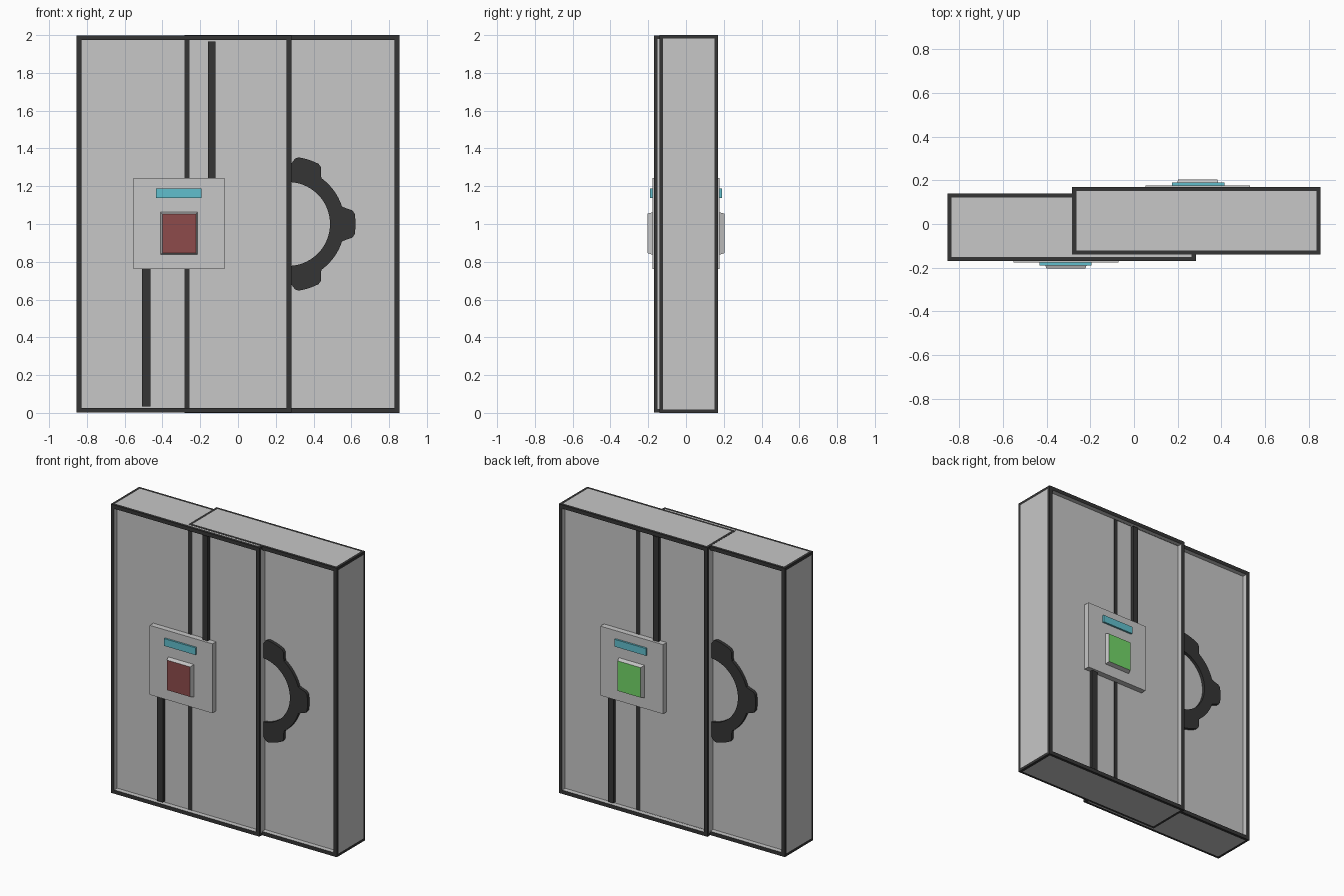
import bpy, bmesh, math
from mathutils import Matrix

if "Cube" in bpy.data.objects:
    bpy.data.objects.remove(bpy.data.objects["Cube"])


def material(name, rgb):
    m = bpy.data.materials.new(name)
    m.diffuse_color = (*rgb, 1)
    m.use_nodes = True
    m.node_tree.nodes["Principled BSDF"].inputs["Base Color"].default_value = m.diffuse_color
    return m


GREY = material("light grey", (0.57, 0.57, 0.57))
DARK = material("charcoal", (0.035, 0.035, 0.035))
CYAN = material("cyan", (0.12, 0.52, 0.61))
RED = material("dull red", (0.27, 0.07, 0.07))
GREEN = material("green", (0.17, 0.67, 0.14))


def finish(bm, name, mats, turn):
    """Turn a bmesh into an object, rotated about z for the rear door."""
    bmesh.ops.transform(bm, matrix=Matrix.Rotation(turn, 4, 'Z'), verts=bm.verts)
    me = bpy.data.meshes.new(name)
    bm.to_mesh(me)
    bm.free()
    for m in mats:
        me.materials.append(m)
    ob = bpy.data.objects.new(name, me)
    bpy.context.collection.objects.link(ob)
    return ob


def box_bm(x0, x1, y0, y1, z0, z1):
    bm = bmesh.new()
    bmesh.ops.create_cube(bm, size=1)
    for v in bm.verts:
        v.co.x = x1 if v.co.x > 0 else x0
        v.co.y = y1 if v.co.y > 0 else y0
        v.co.z = z1 if v.co.z > 0 else z0
    bm.normal_update()
    return bm


def box(name, mat, turn, *bounds):
    return finish(box_bm(*bounds), name, [mat], turn)


def door_leaf(name, turn, gap):
    """Slab with dark rims; large faces are sunk, narrow faces stay flush."""
    bm = box_bm(-0.855, 0.283, -0.17, 0.14, gap, 2 - gap)
    for f in bm.faces:
        f.material_index = 1
    for f in list(bm.faces):
        wide = abs(f.normal.y) > 0.9
        bmesh.ops.inset_individual(bm, faces=[f], thickness=0.037 if wide else 0.027)
        f.material_index = 0
        if wide:
            direction = f.normal.copy()
            out = bmesh.ops.extrude_discrete_faces(bm, faces=[f])["faces"]
            for nf in out:
                nf.material_index = 0
                for e in nf.edges:
                    for side in e.link_faces:
                        side.material_index = 0
                bmesh.ops.translate(bm, vec=direction * -0.033, verts=nf.verts)
    bmesh.ops.recalc_face_normals(bm, faces=bm.faces)
    return finish(bm, name, [GREY, DARK], turn)


def gear_ring(name, turn):
    """Five-toothed lock ring on the sunk rear face, partly behind the other leaf."""
    cx, cz, y0, y1, n = -0.265, 1.0, 0.105, 0.128, 120
    bm = bmesh.new()
    rings = []
    for i in range(n):
        a = 2 * math.pi * i / n
        off = abs((math.degrees(a) + 36) % 72 - 36)
        t = min(1, max(0, (17 - off) / 6))
        row = []
        for r in (0.222, 0.30 + 0.057 * t):
            for y in (y0, y1):
                row.append(bm.verts.new((cx - r * math.cos(a), y, cz + r * math.sin(a))))
        rings.append(row)
    for i in range(n):
        p, q = rings[i], rings[(i + 1) % n]
        for j, k in ((0, 1), (1, 3), (3, 2), (2, 0)):
            bm.faces.new((p[j], p[k], q[k], q[j]))
    bmesh.ops.recalc_face_normals(bm, faces=bm.faces)
    return finish(bm, name, [DARK], turn)


def button(name, mat, turn, cx):
    """Tapered push button with a coloured front."""
    bm = box_bm(cx - 0.1, cx + 0.1, -0.205, -0.17, 0.835, 1.065)
    for v in bm.verts:
        if v.co.y < -0.2:
            v.co.x = cx + (v.co.x - cx) * 0.89
            v.co.z = 0.95 + (v.co.z - 0.95) * 0.9
    bm.normal_update()
    for f in bm.faces:
        f.material_index = 1 if f.normal.y < -0.9 else 0
    return finish(bm, name, [GREY, mat], turn)


# Two overlapping leaves; the second is the first turned half around
for side, turn, gap, shift, face in (("front", 0, 0.001, 0, RED),
                                     ("rear", math.pi, 0, 0.02, GREEN)):
    cx = -0.312 + shift
    door_leaf(side + "_door_leaf", turn, gap)
    gear_ring(side + "_lock_ring", turn)
    # vertical conduits above and below the control plate
    box(side + "_upper_conduit", DARK, turn, cx + 0.152, cx + 0.192, -0.16, -0.13, 1.2, 1.966)
    box(side + "_lower_conduit", DARK, turn, cx - 0.195, cx - 0.152, -0.16, -0.13, 0.034, 0.8)
    # control plate, display and button
    box(side + "_control_plate", GREY, turn, cx - 0.24, cx + 0.24, -0.177, -0.13, 0.763, 1.243)
    box(side + "_display", CYAN, turn, cx - 0.122, cx + 0.118, -0.19, -0.17, 1.138, 1.188)
    button(side + "_button", face, turn, cx)
